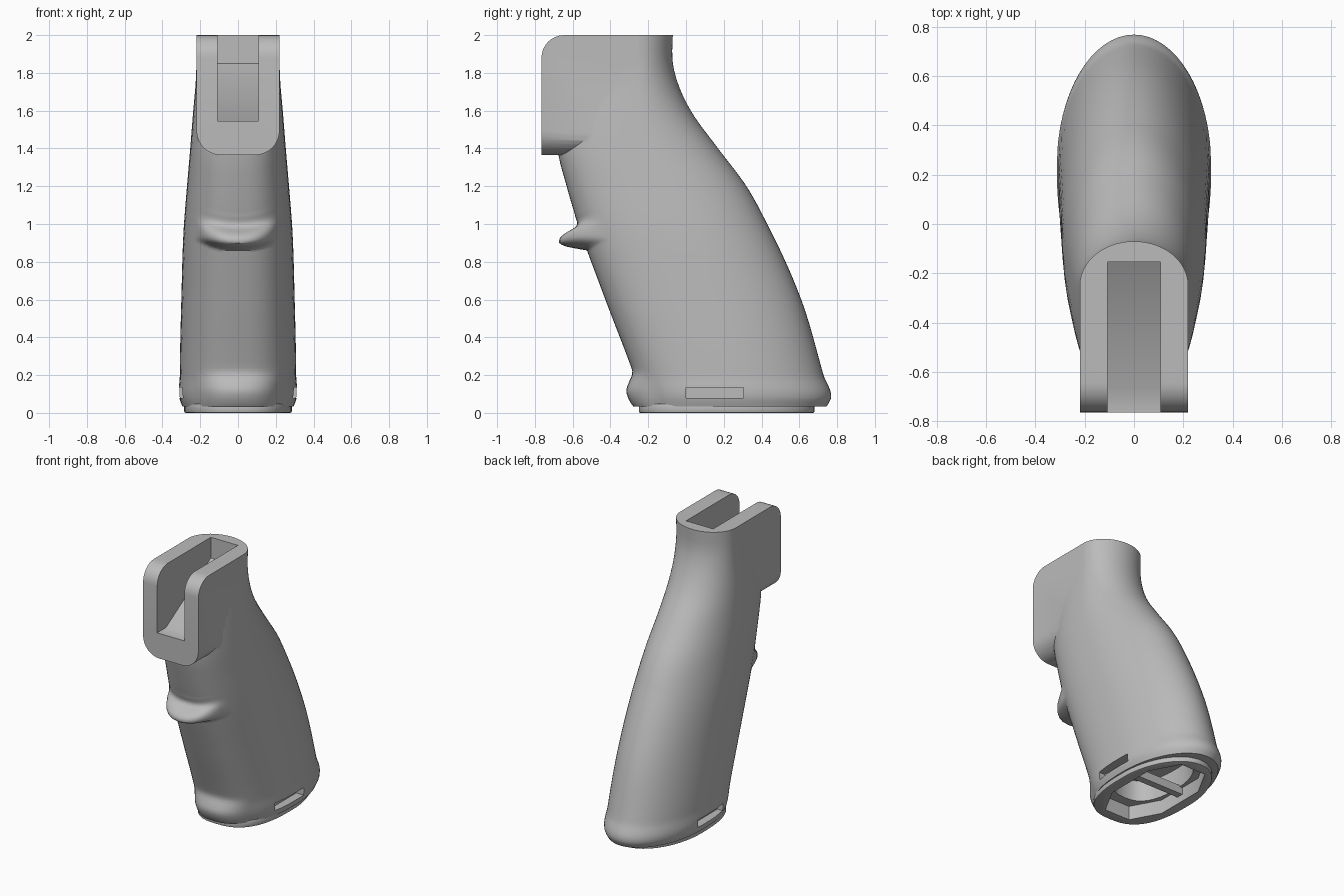
import bpy, bmesh, math
from mathutils import Vector, Matrix

cube = bpy.data.objects.get("Cube")
if cube:
    bpy.data.objects.remove(cube)

mat = bpy.data.materials.new("plain grey")
mat.use_nodes = True
GREY = (0.5, 0.5, 0.5, 1)
mat.diffuse_color = GREY
mat.node_tree.nodes["Principled BSDF"].inputs["Base Color"].default_value = GREY


def make(name, bm):
    bmesh.ops.recalc_face_normals(bm, faces=bm.faces)
    mesh = bpy.data.meshes.new(name)
    bm.to_mesh(mesh)
    bm.free()
    obj = bpy.data.objects.new(name, mesh)
    bpy.context.collection.objects.link(obj)
    mesh.materials.append(mat)
    return obj


def box_bm(low, high):
    bm = bmesh.new()
    low, high = Vector(low), Vector(high)
    size = high - low
    bmesh.ops.create_cube(bm, size=1, matrix=Matrix.Translation((low + high) / 2) @ Matrix.Diagonal((*size, 1)))
    return bm


def prism(name, points, axis, start, end):
    """Extrude a flat outline along x (axis 0) or z (axis 2)."""
    bm = bmesh.new()
    place = (lambda p, t: (t, *p)) if axis == 0 else (lambda p, t: (*p, t))
    a, b = ([bm.verts.new(place(p, t)) for p in points] for t in (start, end))
    bm.faces.new(a)
    bm.faces.new(b)
    for i in range(len(a)):
        bm.faces.new((a[i - 1], a[i], b[i], b[i - 1]))
    return make(name, bm)


def combine(target, tools, operation):
    for tool in tools:
        mod = target.modifiers.new(operation.lower(), "BOOLEAN")
        mod.operation, mod.object, mod.solver = operation, tool, "EXACT"
    bpy.context.view_layer.update()
    evaluated = target.evaluated_get(bpy.context.evaluated_depsgraph_get())
    mesh = bpy.data.meshes.new_from_object(evaluated)
    target.modifiers.clear()
    target.data = mesh


def sample(rows, z):
    """Smooth interpolation through rows whose first entry is the height."""
    if z <= rows[0][0]:
        return rows[0][1:]
    if z >= rows[-1][0]:
        return rows[-1][1:]
    i = next(k for k in range(len(rows) - 1) if z <= rows[k + 1][0])

    def slope(k, c):
        if k in (0, len(rows) - 1):
            j = 0 if k == 0 else k - 1
            return (rows[j + 1][c] - rows[j][c]) / (rows[j + 1][0] - rows[j][0])
        h1, h2 = rows[k][0] - rows[k - 1][0], rows[k + 1][0] - rows[k][0]
        d1, d2 = (rows[k][c] - rows[k - 1][c]) / h1, (rows[k + 1][c] - rows[k][c]) / h2
        return (d1 * h2 + d2 * h1) / (h1 + h2)

    h = rows[i + 1][0] - rows[i][0]
    t = (z - rows[i][0]) / h
    return [(1 + 2 * t) * (1 - t) ** 2 * rows[i][c] + t * (1 - t) ** 2 * h * slope(i, c)
            + t * t * (3 - 2 * t) * rows[i + 1][c] + t * t * (t - 1) * h * slope(i + 1, c)
            for c in range(1, len(rows[0]))]


def section(front, back, middle, half, count=64):
    """Oval outline: round behind, squarer in front."""
    points = []
    for k in range(count):
        a = math.tau * k / count
        c, s = math.cos(a), math.sin(a)
        power = 1 if s > 0 else 0.75
        x = half * math.copysign(abs(c) ** power, c)
        reach = back - middle if s > 0 else middle - front
        points.append((x, middle + reach * math.copysign(abs(s) ** power, s)))
    return points


# Grip shape: height, front, back, widest line, half width
GRIP = [(0.035, -0.22, 0.745, 0.24, 0.295), (0.07, -0.23, 0.765, 0.24, 0.308),
        (0.2, -0.275, 0.728, 0.22, 0.308), (0.6, -0.427, 0.61, 0.1, 0.3),
        (1.0, -0.572, 0.43, -0.05, 0.286), (1.2, -0.632, 0.32, -0.13, 0.27),
        (1.4, -0.68, 0.17, -0.21, 0.253), (1.6, -0.67, 0.025, -0.25, 0.237),
        (1.75, -0.65, -0.045, -0.25, 0.224), (1.85, -0.63, -0.07, -0.25, 0.22),
        (2.0, -0.62, -0.07, -0.25, 0.22)]
# Forward swell of the finger rest and the bottom lip
SWELL = [(0.0, 0.04), (0.06, 0.07), (0.12, 0.07), (0.17, 0.035), (0.21, 0.005), (0.24, 0),
         (0.86, 0), (0.88, 0.1), (0.92, 0.125), (0.95, 0.085), (0.975, 0.03), (1.05, 0), (1.2, 0)]

heights = {0.035, 0.045, 0.055, 2.0} | {round(0.07 + 0.05 * i, 3) for i in range(39)}
heights |= {round(0.08 + 0.02 * i, 3) for i in range(9)} | {round(0.84 + 0.01 * i, 3) for i in range(26)}
bm = bmesh.new()
rings = []
for z in sorted(heights):
    shape = sample(GRIP, z)
    ring = []
    for x, y in section(*shape):
        u = abs(x) / 0.21
        if y < shape[2] and u < 1:
            lift = 0.05 * u * u if z > 0.5 else 0
            y -= max(0, sample(SWELL, z - lift)[0]) * (1 - u * u) ** 0.6
        ring.append(bm.verts.new((x, y, z)))
    rings.append(ring)
for low, high in zip(rings, rings[1:]):
    for k in range(len(low)):
        bm.faces.new((low[k - 1], low[k], high[k], high[k - 1]))
bm.faces.new(rings[0])
bm.faces.new(rings[-1])
grip = make("grip", bm)

# Mounting head with rounded top front and lower corners
bm = box_bm((-0.22, -0.765, 1.365), (0.22, -0.25, 2.0))


def middle_of(edge):
    return (edge.verts[0].co + edge.verts[1].co) / 2


lower = [e for e in bm.edges if abs(middle_of(e).x) > 0.2 and middle_of(e).z < 1.4]
lower = [e for e in lower if abs(e.verts[0].co.y - e.verts[1].co.y) > 0.1]
bmesh.ops.bevel(bm, geom=lower, offset=0.13, segments=8, profile=0.5, affect="EDGES")
top = [e for e in bm.edges if middle_of(e).z > 1.99 and middle_of(e).y < -0.7]
bmesh.ops.bevel(bm, geom=top, offset=0.12, segments=8, profile=0.5, affect="EDGES")
head = make("head_block", bm)
combine(grip, [head], "UNION")

# Base cap with a softened lower edge
cap = prism("base_cap", section(-0.25, 0.68, 0.22, 0.285), 2, 0.0, 0.05)
bevel = cap.modifiers.new("edge", "BEVEL")
bevel.width, bevel.segments, bevel.limit_method = 0.008, 2, "ANGLE"

# Cutters: top channel, base recess, inner bore and side slots
channel = prism("channel_cutter", [(-0.9, 1.545), (-0.665, 1.545), (-0.155, 1.85), (-0.155, 2.1), (-0.9, 2.1)],
                0, -0.108, 0.108)
octagon = [(-0.1, -0.17), (0.1, -0.17), (0.21, 0.03), (0.21, 0.4), (0.1, 0.6), (-0.1, 0.6), (-0.21, 0.4), (-0.21, 0.03)]
recess = prism("recess_cutter", octagon, 2, -0.1, 0.1)
bore = prism("bore_cutter", section(-0.1, 0.53, 0.215, 0.19, 32), 2, 0.09, 0.25)
slots = [make("slot_cutter", box_bm((side * 0.3 - 0.05, 0.0, 0.08), (side * 0.3 + 0.05, 0.305, 0.135)))
         for side in (-1, 1)]
combine(grip, [channel, recess, bore] + slots, "DIFFERENCE")
combine(cap, [recess], "DIFFERENCE")

# Bar across the base recess
bar = make("cross_bar", box_bm((-0.215, 0.19, 0.05), (0.215, 0.24, 0.11)))

for helper in [head, channel, recess, bore] + slots:
    bpy.data.objects.remove(helper)

# Smooth curved surfaces and keep sharp edges
for obj in (grip, cap, bar):
    bpy.ops.object.select_all(action="DESELECT")
    obj.select_set(True)
    bpy.context.view_layer.objects.active = obj
    bpy.ops.object.shade_smooth_by_angle(angle=math.radians(35))
